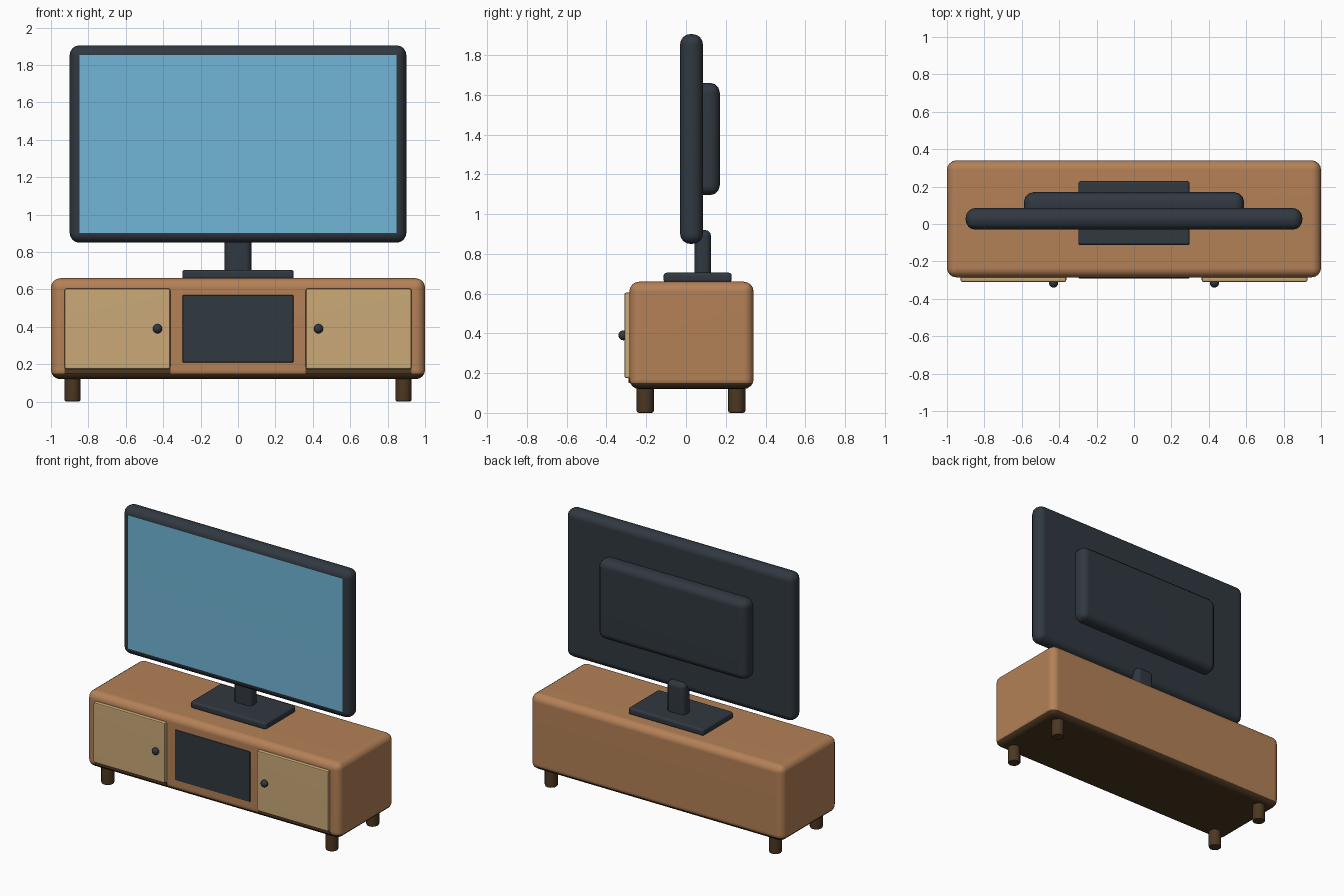
import bpy
import bmesh
from mathutils import Matrix, Vector

cube = bpy.data.objects.get("Cube")
if cube:
    bpy.data.objects.remove(cube, do_unlink=True)


def material(name, srgb):
    linear = [((c / 255 + 0.055) / 1.055) ** 2.4 for c in srgb]
    mat = bpy.data.materials.new(name)
    mat.use_nodes = True
    mat.diffuse_color = (*linear, 1)
    mat.node_tree.nodes["Principled BSDF"].inputs["Base Color"].default_value = (*linear, 1)
    return mat


wood = material("warm_wood", (180, 129, 87))
dark_wood = material("dark_wood", (76, 55, 33))
door_wood = material("pale_wood", (202, 169, 120))
charcoal = material("charcoal", (48, 56, 64))
screen_blue = material("screen_blue", (113, 182, 215))


def finish(bm, name, mats, rule=None):
    """Turn a bmesh into a smooth object, colouring faces by the rule."""
    bm.normal_update()
    if rule:
        for face in bm.faces:
            face.material_index = int(rule(face))
    mesh = bpy.data.meshes.new(name)
    bm.to_mesh(mesh)
    bm.free()
    for mat in mats:
        mesh.materials.append(mat)
    obj = bpy.data.objects.new(name, mesh)
    bpy.context.collection.objects.link(obj)
    bpy.ops.object.select_all(action="DESELECT")
    obj.select_set(True)
    bpy.context.view_layer.objects.active = obj
    bpy.ops.object.shade_smooth_by_angle(angle=0.7)
    weighted = obj.modifiers.new("Weighted normals", "WEIGHTED_NORMAL")
    weighted.keep_sharp = True
    return obj


def rounded_box(name, x, y, z, radius, mats, segments=4, rule=None):
    """Box spanning the given (low, high) ranges, with rounded edges."""
    low, high = Vector((x[0], y[0], z[0])), Vector((x[1], y[1], z[1]))
    bm = bmesh.new()
    matrix = Matrix.Translation((low + high) / 2) @ Matrix.Diagonal((*(high - low), 1))
    bmesh.ops.create_cube(bm, size=1, matrix=matrix)
    if radius:
        bmesh.ops.bevel(bm, geom=bm.edges[:], offset=radius, segments=segments,
                        profile=0.5, affect="EDGES", clamp_overlap=True)
    return finish(bm, name, mats, rule)


# Cabinet with a dark underside
rounded_box("cabinet", (-1, 1), (-0.285, 0.34), (0.12, 0.66), 0.05, [wood, dark_wood],
            rule=lambda f: f.calc_center_median().z < 0.15)
rounded_box("media_panel", (-0.297, 0.297), (-0.291, -0.27), (0.21, 0.57), 0.006,
            [charcoal], 2)

# Doors, their dark lower trims and their knobs
for side, sign in (("left", 1), ("right", -1)):
    x = sorted((sign * 0.362, sign * 0.927))
    rounded_box(f"{side}_door", x, (-0.31, -0.27), (0.175, 0.605), 0.01, [door_wood], 2)
    rounded_box(f"{side}_door_trim", x, (-0.289, -0.28), (0.15, 0.178), 0, [dark_wood])
    bm = bmesh.new()
    bmesh.ops.create_uvsphere(bm, u_segments=16, v_segments=10, radius=0.025,
                              matrix=Matrix.Translation((sign * 0.43, -0.315, 0.39)))
    finish(bm, f"{side}_knob", [charcoal])

    # Legs
    for end, y in (("front", -0.205), ("back", 0.255)):
        bm = bmesh.new()
        bmesh.ops.create_cone(bm, cap_ends=True, segments=12, radius1=0.043, radius2=0.043,
                              depth=0.14, matrix=Matrix.Translation((sign * 0.885, y, 0.07)))
        rims = [e for e in bm.edges if abs(e.verts[0].co.z - e.verts[1].co.z) < 0.01]
        bmesh.ops.bevel(bm, geom=rims, offset=0.01, segments=2, profile=0.5, affect="EDGES")
        finish(bm, f"{end}_{side}_leg", [dark_wood])

# Television: the flat front face is the lit screen
rounded_box("television", (-0.9, 0.9), (-0.03, 0.085), (0.85, 1.905), 0.052,
            [charcoal, screen_blue], rule=lambda f: f.normal.y < -0.99)
rounded_box("back_housing", (-0.588, 0.588), (0.03, 0.17), (1.095, 1.66), 0.05, [charcoal], 3)

# Stand
rounded_box("stand_neck", (-0.071, 0.071), (0.043, 0.126), (0.67, 0.92), 0.03, [charcoal], 3)
rounded_box("stand_base", (-0.298, 0.298), (-0.113, 0.23), (0.655, 0.705), 0.015, [charcoal], 3)
